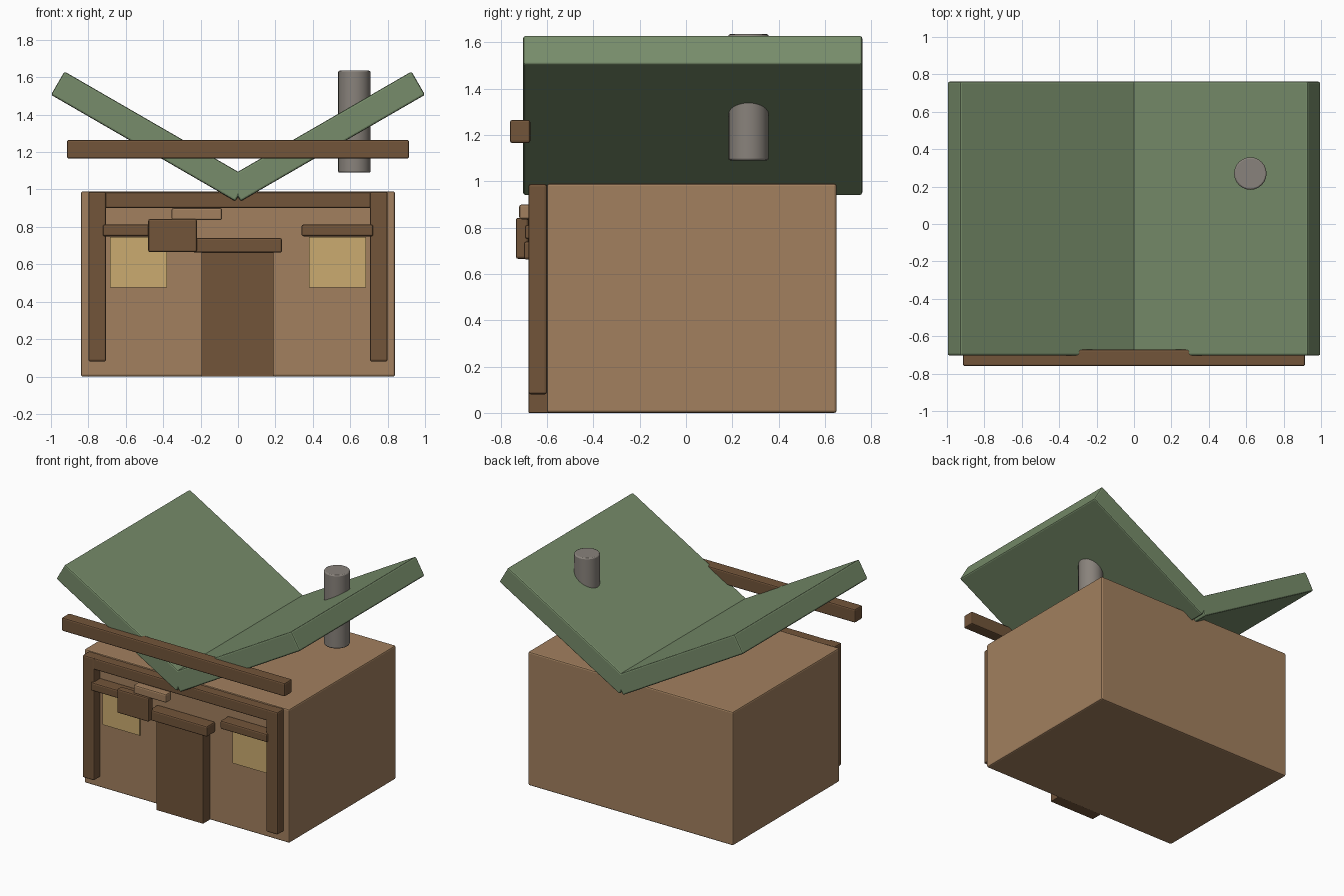
import bpy, bmesh, math

if "Cube" in bpy.data.objects:
    bpy.data.objects.remove(bpy.data.objects["Cube"])


def material(name, rgb):
    m = bpy.data.materials.new(name)
    m.diffuse_color = (*rgb, 1)
    m.use_nodes = True
    m.node_tree.nodes["Principled BSDF"].inputs["Base Color"].default_value = m.diffuse_color
    return m


PLASTER = material("tan plaster", (0.36, 0.215, 0.113))
TIMBER = material("dark timber", (0.168, 0.09, 0.042))
ROOF = material("moss green roof", (0.185, 0.265, 0.145))
STONE = material("grey stone", (0.25, 0.225, 0.20))
GLASS = material("warm window", (0.60, 0.41, 0.16))


def finish(name, bm, mat, bevel):
    me = bpy.data.meshes.new(name)
    bm.to_mesh(me)
    bm.free()
    ob = bpy.data.objects.new(name, me)
    bpy.context.collection.objects.link(ob)
    me.materials.append(mat)
    if bevel:
        mod = ob.modifiers.new("soft edges", 'BEVEL')
        mod.width = bevel
        mod.segments = 2
        mod.limit_method = 'ANGLE'
        mod.angle_limit = math.radians(40)
    return ob


def box(name, x, y, z, mat, bevel=0.01):
    """Box from (min, max) ranges on each axis."""
    bm = bmesh.new()
    bmesh.ops.create_cube(bm, size=1)
    for v in bm.verts:
        v.co = [(r[0] + r[1]) / 2 + c * (r[1] - r[0]) for r, c in zip((x, y, z), v.co)]
    return finish(name, bm, mat, bevel)


# House body and door
box("house_body", (-0.84, 0.84), (-0.60, 0.65), (0, 0.99), PLASTER)
box("door", (-0.195, 0.19), (-0.68, -0.59), (0, 0.68), TIMBER, 0.004)
box("door_lintel", (-0.24, 0.235), (-0.70, -0.60), (0.662, 0.74), TIMBER)

# Front frame, windows and roof slabs on both sides
for side, s in (("left", -1), ("right", 1)):
    def span(a, b):
        return tuple(sorted((s * a, s * b)))
    box(side + "_post", span(0.705, 0.80), (-0.68, -0.60), (0.08, 0.988), TIMBER)
    box(side + "_window", span(0.38, 0.685), (-0.609, -0.60), (0.475, 0.745), GLASS, 0)
    box(side + "_window_lintel", span(0.34, 0.723), (-0.695, -0.60), (0.75, 0.812), TIMBER)
    slab = box(side + "_roof_slab", (-0.569, 0.569), (-0.732, 0.732), (-0.072, 0.072), ROOF)
    slab.location = (s * 0.471, 0.029, 1.284)
    slab.rotation_euler = (0, -s * math.radians(30), 0)

box("frame_beam", (-0.79, 0.79), (-0.675, -0.60), (0.90, 0.985), TIMBER)
box("eave_beam", (-0.915, 0.915), (-0.76, -0.672), (1.165, 1.265), TIMBER)

# Hanging sign and its bracket
box("sign_board", (-0.48, -0.22), (-0.735, -0.68), (0.665, 0.842), TIMBER)
box("sign_bracket", (-0.355, -0.085), (-0.72, -0.655), (0.836, 0.90), PLASTER)

# Chimney
bm = bmesh.new()
bmesh.ops.create_cone(bm, cap_ends=True, segments=24, radius1=0.087, radius2=0.087, depth=0.545)
chimney = finish("chimney", bm, STONE, 0.008)
chimney.location = (0.622, 0.27, 1.3625)
bpy.ops.object.select_all(action='DESELECT')
chimney.select_set(True)
bpy.context.view_layer.objects.active = chimney
bpy.ops.object.shade_smooth_by_angle(angle=math.radians(30))
